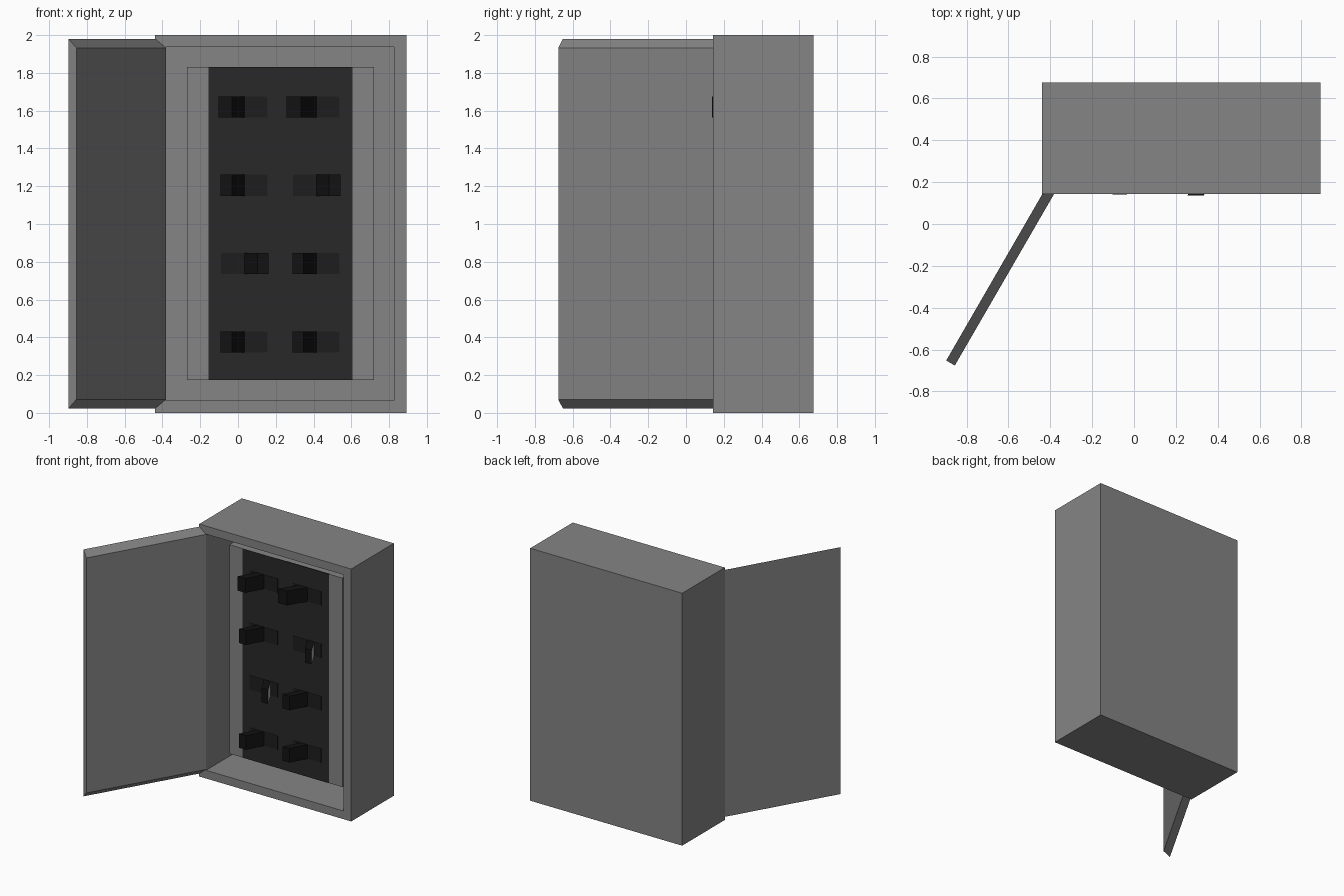
import bpy, bmesh
from mathutils import Vector

if "Cube" in bpy.data.objects:
    bpy.data.objects.remove(bpy.data.objects["Cube"])


def material(name, v):
    m = bpy.data.materials.new(name)
    m.diffuse_color = (v, v, v, 1)
    m.use_nodes = True
    m.node_tree.nodes["Principled BSDF"].inputs["Base Color"].default_value = m.diffuse_color
    return m


def finish(name, bm, *mats):
    bmesh.ops.recalc_face_normals(bm, faces=bm.faces)
    me = bpy.data.meshes.new(name)
    bm.to_mesh(me)
    bm.free()
    ob = bpy.data.objects.new(name, me)
    bpy.context.collection.objects.link(ob)
    for m in mats:
        me.materials.append(m)
    return ob


def box_bm(lo, hi):
    bm = bmesh.new()
    bmesh.ops.create_cube(bm, size=1)
    for v in bm.verts:
        v.co = Vector([lo[i] if v.co[i] < 0 else hi[i] for i in range(3)])
    bm.normal_update()
    return bm


def prism_bm(a, b):
    """Loft two matching outlines of (x, y, z) points; returns side faces too."""
    bm = bmesh.new()
    a, b = [[bm.verts.new(p) for p in lv] for lv in (a, b)]
    bm.faces.new(a)
    bm.faces.new(b)
    n = len(a)
    sides = [bm.faces.new((a[i], a[(i + 1) % n], b[(i + 1) % n], b[i])) for i in range(n)]
    return bm, sides


body_mat = material("body_grey", 0.234)
panel_mat = material("panel_dark", 0.022)
slot_mat = material("slot_dark", 0.0125)
lever_mat = material("lever_black", 0.006)
back_mat = material("lever_back_grey", 0.5)

# Cabinet: box with its front face inset and pushed back
bm = box_bm((-0.44, 0.143, 0), (0.892, 0.676, 2))
front = min(bm.faces, key=lambda f: f.calc_center_median().y)
bmesh.ops.inset_region(bm, faces=[front], thickness=0.05)
for v in front.verts:
    v.co.x = -0.38 if v.co.x < 0.2 else 0.826
    v.co.z = 0.065 if v.co.z < 1 else 1.936
ext = bmesh.ops.extrude_discrete_faces(bm, faces=[front])["faces"][0]
bmesh.ops.translate(bm, verts=ext.verts, vec=(0, 0.47, 0))
finish("cabinet", bm, body_mat)

# Inner mounting block and dark switch panel
py = 0.278
finish("mounting_block", box_bm((-0.27, py, 0.175), (0.72, 0.62, 1.83)), body_mat)
finish("switch_panel", box_bm((-0.155, py - 0.002, 0.175), (0.605, py + 0.01, 1.83)), panel_mat)

# Door: open leaf with chamfered top and bottom edges
plan = [(-0.435, 0.148), (-0.897, -0.652), (-0.856, -0.676), (-0.382, 0.143)]
drop = [0.0, 0.0, 0.047, 0.047]
bm, _ = prism_bm([(x, y, 0.024 + d) for (x, y), d in zip(plan, drop)],
                 [(x, y, 1.98 - d) for (x, y), d in zip(plan, drop)])
finish("door", bm, body_mat)


# Switch: slot plate plus a lever leaning left (-1) or right (+1), flat tip
def switch(tag, x0, z, lean, w=0.06, shift=0.07, tip=0.146):
    h = 0.056
    finish("switch_slot_" + tag,
           box_bm((x0, py - 0.004, z - h), (x0 + 0.246, py, z + h)), slot_mat)
    root = x0 + (0.122 if lean > 0 else 0.127)
    near, far = root + lean * shift, root + lean * (shift + w)
    outline = [(root, py), (near, tip), (far, tip), (root + lean * w, py)]
    bm, sides = prism_bm(*[[(x, y, z + s * h) for x, y in outline] for s in (-1, 1)])
    sides[2].material_index = 1
    finish("switch_lever_" + tag, bm, lever_mat, back_mat)


leans = [(-1, -1), (-1, 1), (1, -1), (-1, -1)]
for r, pair in enumerate(leans):
    for c, lean in enumerate(pair):
        size = {}
        if r == 0:
            size = dict(w=0.077, shift=0.085, tip=0.137) if c else dict(w=0.07, tip=0.141)
        switch(f"{r + 1}_{c + 1}", (-0.09, 0.291)[c], 1.62 - r * 0.415, lean, **size)
